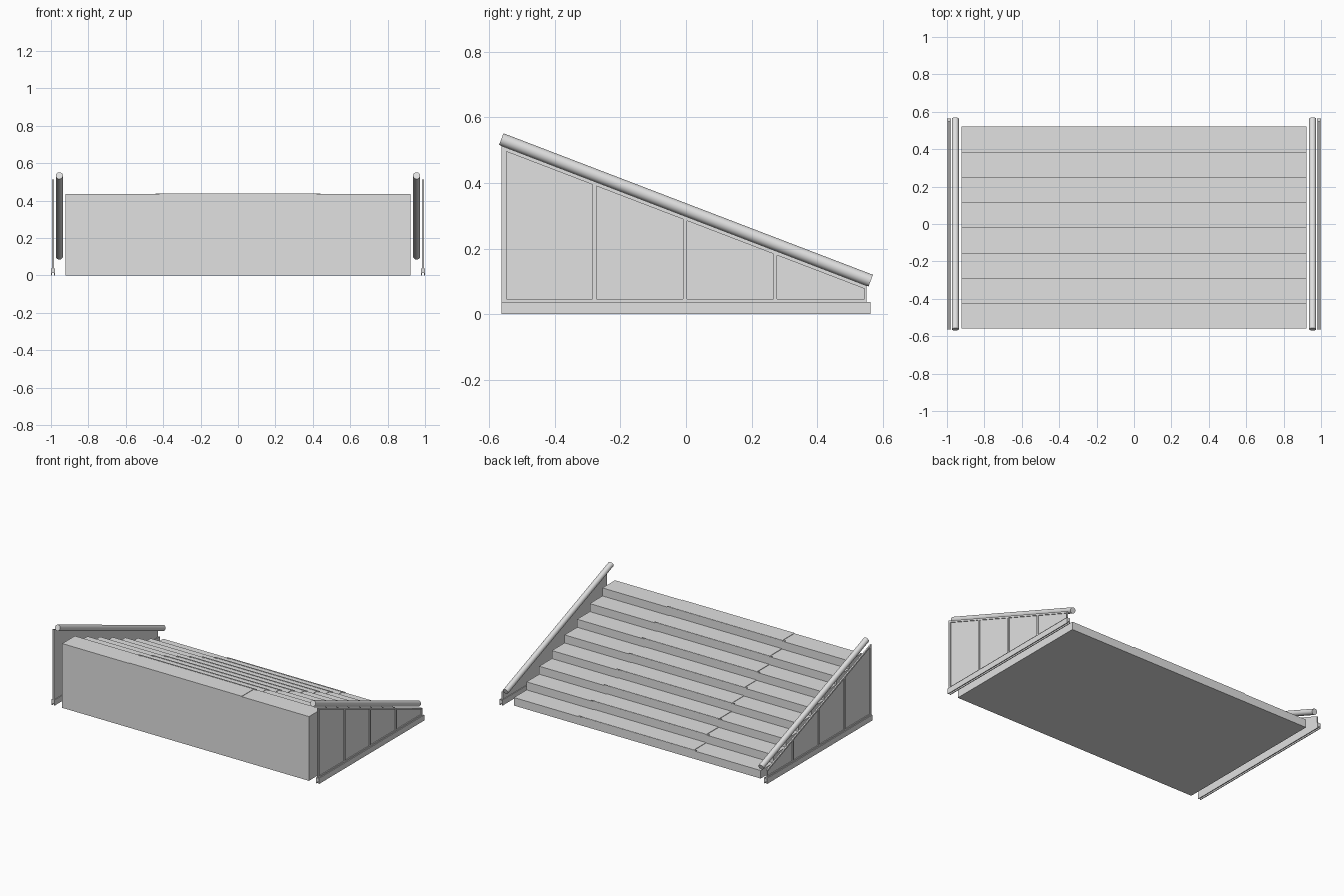
import bpy, bmesh, math
from mathutils import Vector

if "Cube" in bpy.data.objects:
    bpy.data.objects.remove(bpy.data.objects["Cube"])

grey = bpy.data.materials.new("light_grey")
grey.use_nodes = True
grey.diffuse_color = (0.75, 0.75, 0.75, 1)
grey.node_tree.nodes["Principled BSDF"].inputs["Base Color"].default_value = (0.75, 0.75, 0.75, 1)


def add_object(name, bm):
    bmesh.ops.recalc_face_normals(bm, faces=bm.faces)
    mesh = bpy.data.meshes.new(name)
    bm.to_mesh(mesh)
    bm.free()
    mesh.materials.append(grey)
    obj = bpy.data.objects.new(name, mesh)
    bpy.context.collection.objects.link(obj)
    return obj


def prism(bm, outline, x0, x1):
    """Extrude a (y, z) outline from x0 to x1."""
    face = bm.faces.new([bm.verts.new((x0, y, z)) for y, z in outline])
    new = bmesh.ops.extrude_face_region(bm, geom=[face])["geom"]
    bmesh.ops.translate(bm, vec=(x1 - x0, 0, 0),
                        verts=[v for v in new if isinstance(v, bmesh.types.BMVert)])


def box(bm, x0, x1, y0, y1, z0, z1):
    prism(bm, [(y0, z0), (y1, z0), (y1, z1), (y0, z1)], x0, x1)


def mirror_x(obj):
    mod = obj.modifiers.new("mirror", "MIRROR")
    mod.use_axis[0] = True
    return obj


# Stairs: solid blocks falling towards the back, with a runner on each tread
STEPS, FRONT, DEPTH, RISE = 8, -0.56, 0.135, 0.0543
steps, runner, nosing = bmesh.new(), bmesh.new(), bmesh.new()
for i in range(STEPS):
    y0 = FRONT + i * DEPTH
    y1, top = y0 + DEPTH, (STEPS - i) * RISE
    box(steps, -0.923, 0.923, y0, y1, 0, top)
    box(runner, -0.42, 0.42, y0, y1, top, top + 0.003)
    box(nosing, -0.44, 0.44, y1 - 0.008, y1 - 0.001, top, top + 0.005)
add_object("stair_blocks", steps)
add_object("tread_runner", runner)
add_object("tread_nosing", nosing)

# Side panels: a sloped sheet with raised frame bars
SLOPE = -0.383


def rail_z(y):
    return 0.318 + SLOPE * y


def top_z(y):
    return rail_z(y) - 0.02


bm = bmesh.new()
prism(bm, [(-0.563, 0.02), (0.55, 0.02), (0.55, top_z(0.55)), (-0.563, top_z(-0.563))], 0.984, 0.988)
mirror_x(add_object("side_panel", bm))

bm = bmesh.new()
edges = [-0.563, -0.279, -0.003, 0.272, 0.55]
for y in edges:
    a, b = max(y - 0.006, -0.563), min(y + 0.006, 0.55)
    if y == edges[0]:
        b = y + 0.016
    prism(bm, [(a, 0.03), (b, 0.03), (b, top_z(b)), (a, top_z(a))], 0.988, 0.994)
a, b = edges[0], edges[-1]
prism(bm, [(a, top_z(a) - 0.012), (b, top_z(b) - 0.012), (b, top_z(b)), (a, top_z(a))], 0.988, 0.9935)
box(bm, 0.988, 0.9935, a, b, 0.03, 0.046)
mirror_x(add_object("panel_frame", bm))

# Base channel holding each panel
bm = bmesh.new()
box(bm, 0.979, 0.984, -0.563, 0.563, 0, 0.038)
box(bm, 0.995, 1.0, -0.563, 0.563, 0, 0.038)
box(bm, 0.984, 0.995, -0.563, 0.563, 0.012, 0.034)
mirror_x(add_object("base_channel", bm))

# Sloped round handrail inside each panel
start, end = Vector((0.955, -0.563, rail_z(-0.563))), Vector((0.955, 0.563, rail_z(0.563)))
bpy.ops.mesh.primitive_cylinder_add(vertices=32, radius=0.019, depth=(end - start).length,
                                    location=(start + end) / 2)
rail = bpy.context.object
rail.name = "handrail"
rail.rotation_euler = (end - start).to_track_quat("Z", "Y").to_euler()
rail.data.materials.append(grey)
bpy.ops.object.transform_apply(location=True, rotation=True, scale=True)
bpy.ops.object.shade_smooth_by_angle(angle=math.radians(40))
mirror_x(rail)
